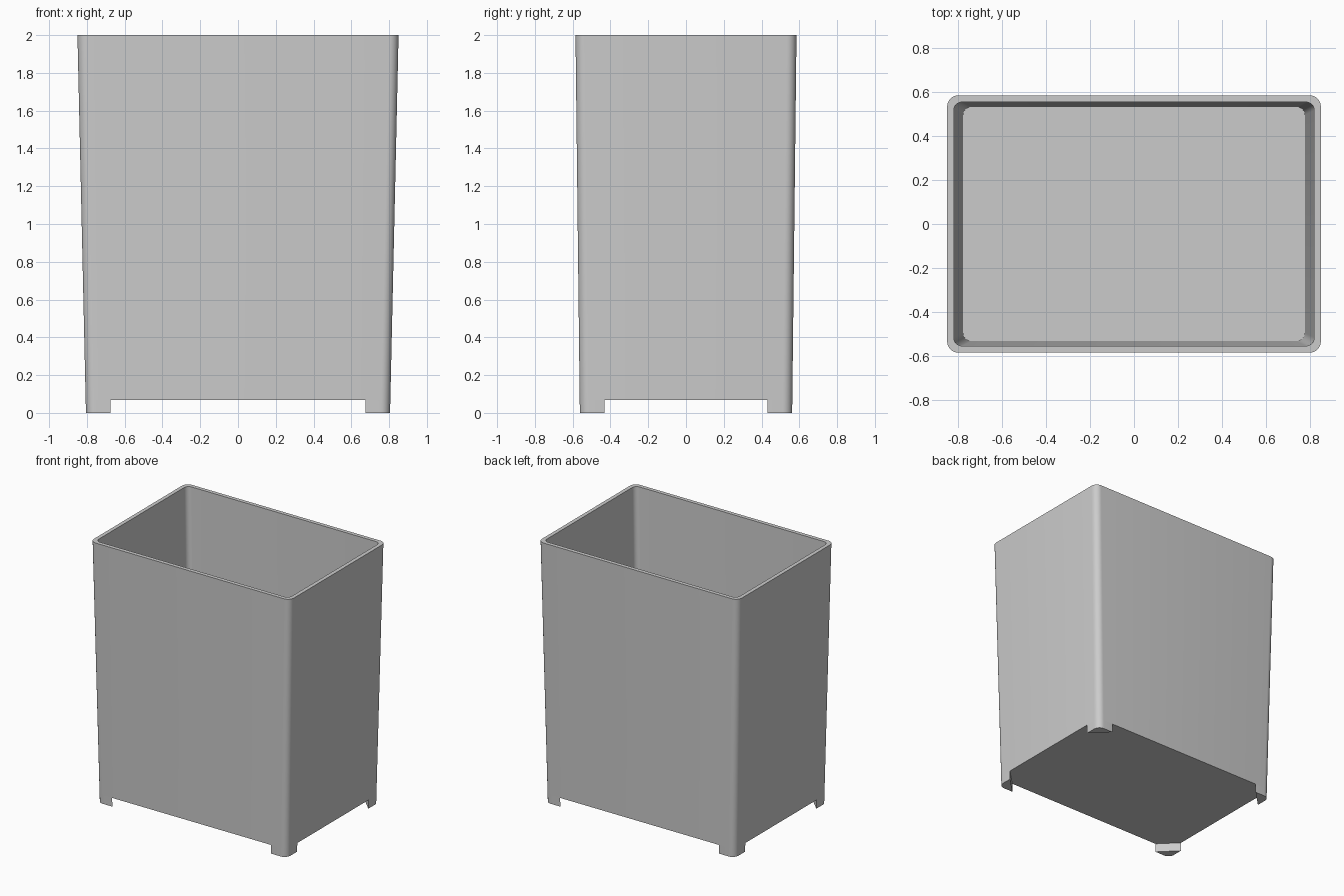
import bpy, bmesh, math

cube = bpy.data.objects.get("Cube")
if cube:
    bpy.data.objects.remove(cube, do_unlink=True)

HEIGHT, UNDERSIDE, FLOOR = 2.0, 0.067, 0.1
WALL, RADIUS, FOOT = 0.03, 0.05, 0.13
STEPS = 8

grey = bpy.data.materials.new("plain grey")
grey.use_nodes = True
colour = (0.6, 0.6, 0.6, 1)
grey.diffuse_color = colour
grey.node_tree.nodes["Principled BSDF"].inputs["Base Color"].default_value = colour


def half_size(z):
    """Outer half width and half depth of the tapered shell at height z."""
    t = z / HEIGHT
    return 0.805 + 0.045 * t, 0.562 + 0.023 * t


def corner(z, sx, sy, inset=0.0):
    """Rounded corner points, from the side wall round to the front or back wall."""
    hx, hy = half_size(z)
    r = RADIUS - inset * 0.4
    cx, cy = hx - inset - r, hy - inset - r
    angles = [math.pi / 2 * i / STEPS for i in range(STEPS + 1)]
    return [(sx * (cx + r * math.cos(a)), sy * (cy + r * math.sin(a)), z) for a in angles]


def rounded_ring(z, inset=0.0):
    points = []
    for sx, sy in ((1, 1), (-1, 1), (-1, -1), (1, -1)):
        arc = corner(z, sx, sy, inset)
        points += arc if sx * sy > 0 else arc[::-1]
    return points


def foot_ring(z, sx, sy):
    """Corner outline closed by a diagonal across the inside."""
    hx, hy = half_size(z)
    ix, iy = half_size(0)[0] - FOOT, half_size(0)[1] - FOOT
    return [(sx * hx, sy * iy, z)] + corner(z, sx, sy) + [(sx * ix, sy * hy, z)]


def loft(name, rings, cap_end=True):
    bm = bmesh.new()
    loops = [[bm.verts.new(p) for p in ring] for ring in rings]
    for low, high in zip(loops, loops[1:]):
        for i in range(len(low)):
            j = (i + 1) % len(low)
            bm.faces.new((low[i], low[j], high[j], high[i]))
    bm.faces.new(loops[0][::-1])
    if cap_end:
        bm.faces.new(loops[-1])
    bmesh.ops.recalc_face_normals(bm, faces=bm.faces[:])
    mesh = bpy.data.meshes.new(name)
    bm.to_mesh(mesh)
    bm.free()
    mesh.materials.append(grey)
    obj = bpy.data.objects.new(name, mesh)
    bpy.context.collection.objects.link(obj)
    bpy.ops.object.select_all(action="DESELECT")
    obj.select_set(True)
    bpy.context.view_layer.objects.active = obj
    bpy.ops.object.shade_smooth_by_angle(angle=math.radians(30))


# Tapered open bin: outer wall, flat rim, inner wall and floor
loft("bin_body", [rounded_ring(UNDERSIDE), rounded_ring(HEIGHT),
                  rounded_ring(HEIGHT, WALL), rounded_ring(FLOOR, WALL)])

# Four corner feet, flush with the outer walls
for sx, side in ((1, "left"), (-1, "right")):
    for sy, end in ((1, "back"), (-1, "front")):
        loft(f"{end}_{side}_foot", [foot_ring(0, sx, sy), foot_ring(UNDERSIDE, sx, sy)],
             cap_end=False)
